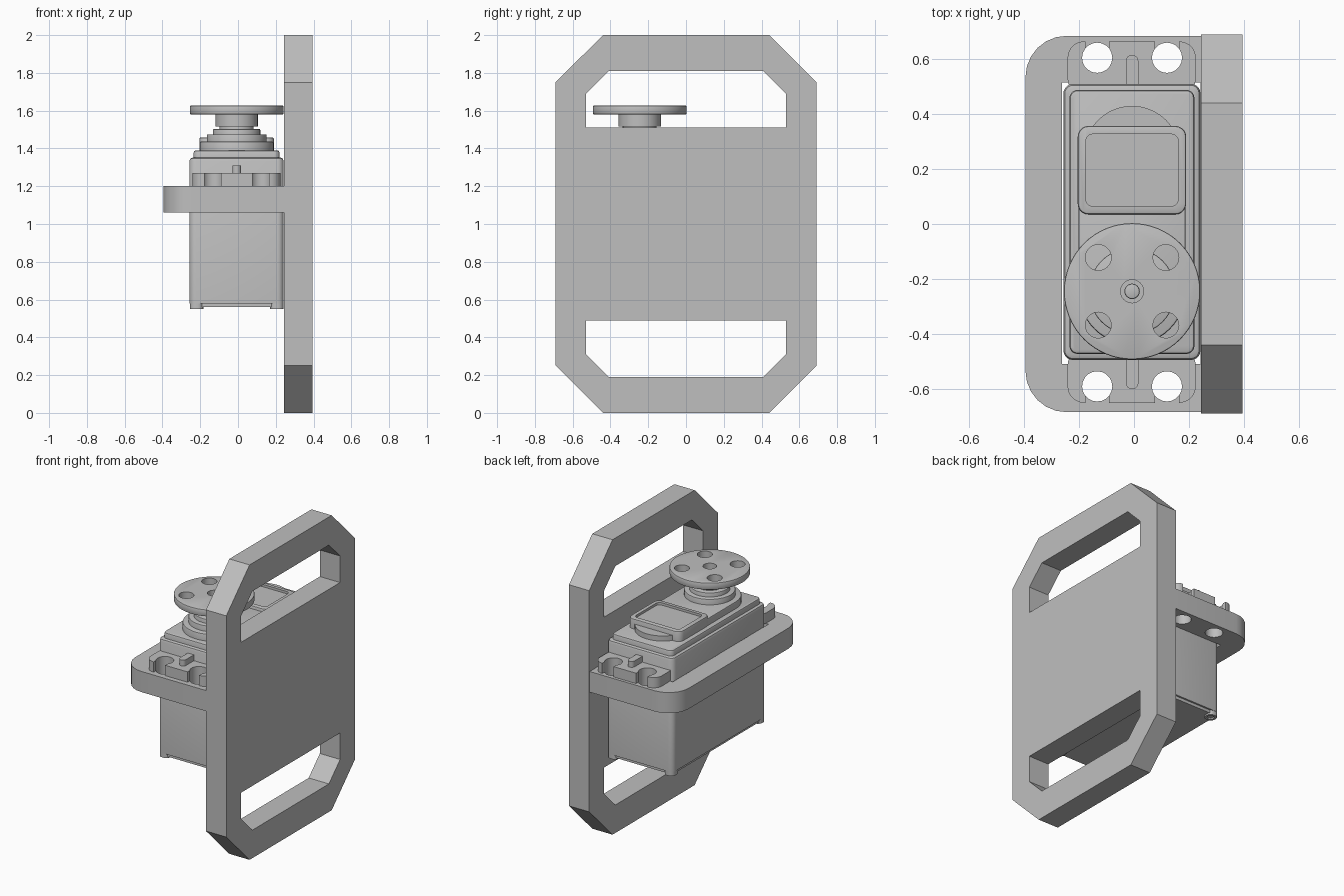
import bpy
import bmesh
from math import pi, cos, sin, radians
from mathutils import Vector

cube = bpy.data.objects.get("Cube")
if cube:
    bpy.data.objects.remove(cube, do_unlink=True)

grey = bpy.data.materials.new("plain grey")
grey.use_nodes = True
colour = (0.52, 0.52, 0.52, 1)
grey.diffuse_color = colour
grey.node_tree.nodes["Principled BSDF"].inputs["Base Color"].default_value = colour

CX, CY = -0.007, 0.007      # middle of the servo
SHAFT_Y = -0.245            # output shaft position


def arc(x, y, r, a0, a1, n):
    return [(x + r * cos(a0 + (a1 - a0) * i / n), y + r * sin(a0 + (a1 - a0) * i / n))
            for i in range(n + 1)]


def rounded(x0, x1, y0, y1, r, n=5):
    """Counter-clockwise outline of a rectangle with round corners."""
    centres = [(x1 - r, y1 - r), (x0 + r, y1 - r), (x0 + r, y0 + r), (x1 - r, y0 + r)]
    return [p for k, c in enumerate(centres)
            for p in arc(*c, r, k * pi / 2, (k + 1) * pi / 2, n)]


def box(x0, x1, y0, y1):
    return [(x0, y0), (x1, y0), (x1, y1), (x0, y1)]


def circle(x, y, r, n=32):
    return arc(x, y, r, 0, 2 * pi, n)[:-1]


def prism(name, outline, low, high, bevel=0, both=False, sideways=False):
    """Extrude an outline along z, or along x when sideways (outline is then y, z)."""
    place = (lambda a, b, c: (c, a, b)) if sideways else (lambda a, b, c: (a, b, c))
    bm = bmesh.new()
    base = bm.faces.new([bm.verts.new(place(a, b, low)) for a, b in outline])
    geom = bmesh.ops.extrude_face_region(bm, geom=[base])["geom"]
    shift = Vector(place(0, 0, high - low))
    bmesh.ops.translate(bm, vec=shift, verts=[g for g in geom if isinstance(g, bmesh.types.BMVert)])
    top = next(g for g in geom if isinstance(g, bmesh.types.BMFace))
    bmesh.ops.recalc_face_normals(bm, faces=bm.faces)
    if bevel:
        rim = list(top.edges) + (list(base.edges) if both else [])
        bmesh.ops.bevel(bm, geom=rim, offset=bevel, segments=2, profile=0.5, affect='EDGES')
    mesh = bpy.data.meshes.new(name)
    bm.to_mesh(mesh)
    bm.free()
    mesh.materials.append(grey)
    ob = bpy.data.objects.new(name, mesh)
    bpy.context.collection.objects.link(ob)
    return ob


def cut(ob, cutters):
    """Subtract the cutters, bake the result and remove the cutters."""
    for c in cutters:
        c.hide_render = True
        mod = ob.modifiers.new("cut", 'BOOLEAN')
        mod.operation, mod.solver, mod.object = 'DIFFERENCE', 'EXACT', c
    bpy.context.view_layer.update()
    graph = bpy.context.evaluated_depsgraph_get()
    mesh = bpy.data.meshes.new_from_object(ob.evaluated_get(graph))
    ob.modifiers.clear()
    ob.data = mesh
    for c in cutters:
        bpy.data.objects.remove(c, do_unlink=True)
    return ob


# Upright plate with chamfered corners and two windows
outer = [(-0.69, 0.25), (-0.44, 0), (0.44, 0), (0.69, 0.25),
         (0.69, 1.75), (0.44, 2), (-0.44, 2), (-0.69, 1.75)]
window = [(-0.53, 1.51), (0.53, 1.51), (0.53, 1.69), (0.41, 1.81), (-0.41, 1.81), (-0.53, 1.69)]
plate = prism("mounting_plate", outer, 0.243, 0.395, sideways=True)
cut(plate, [prism("window_cutter", [(y, z if s > 0 else 2 - z) for y, z in window],
                  0.1, 0.5, sideways=True) for s in (1, -1)])

# Shelf with rounded outer corners, servo opening and screw holes
holes = [(CX + sx * 0.127, CY + sy * 0.598) for sx in (-1, 1) for sy in (-1, 1)]
shelf_outline = ([(0.243, -0.685), (0.243, 0.685)]
                 + arc(-0.245, 0.535, 0.15, pi / 2, pi, 6)
                 + arc(-0.245, -0.535, 0.15, pi, 1.5 * pi, 6))
shelf = prism("shelf", shelf_outline, 1.06, 1.2)
cut(shelf, [prism("opening_cutter", box(-0.262, 0.2425, -0.51, 0.515), 0.9, 1.4)]
    + [prism("hole_cutter", circle(*h, 0.055, 20), 0.9, 1.4) for h in holes])

# Servo case, stepped lid and bottom cover
x0, x1, y0, y1 = -0.257, 0.242, -0.495, 0.51
prism("servo_case", rounded(x0, x1, y0, y1, 0.035), 0.58, 1.352, 0.018)
prism("lid_step", rounded(x0 + 0.022, x1 - 0.022, y0 + 0.022, y1 - 0.022, 0.03), 1.34, 1.39, 0.012)
prism("bottom_cover", rounded(x0 + 0.012, x1 - 0.012, y0 + 0.012, y1 - 0.012, 0.03), 0.56, 0.59)
for sx in (-1, 1):
    for sy in (-1, 1):
        px, py = CX + sx * 0.212, CY + sy * 0.465
        foot = prism("corner_foot", rounded(px - 0.036, px + 0.036, py - 0.036, py + 0.036, 0.03),
                     0.55, 0.6)
        cut(foot, [prism("screw_cutter", circle(px, py, 0.022, 16), 0.5, 0.58)])

# Mounting ears with open-ended screw slots, and a stiffening rib on each
for side in (-1, 1):
    ya, yb = sorted((CY + side * 0.49, CY + side * 0.658))
    yc = CY + side * 0.56
    ear_outline = rounded(-0.242, 0.225, min(yc - 0.098, ya), max(yc + 0.098, yb), 0.06)
    ear = prism("mounting_ear", ear_outline, 1.2, 1.27)
    cutters = []
    for hx, hy in holes:
        if hy * side > 0:
            s0, s1 = sorted((hy, hy + side * 0.2))
            cutters.append(prism("slot_cutter", circle(hx, hy, 0.055, 20), 1.1, 1.4))
            cutters.append(prism("slot_cutter", box(hx - 0.043, hx + 0.043, s0, s1), 1.1, 1.4))
    cut(ear, cutters)
    r0, r1 = sorted((CY + side * 0.45, CY + side * 0.608))
    prism("ear_rib", rounded(CX - 0.023, CX + 0.023, r0, r1, 0.022, 4), 1.2, 1.31)

# Gear housing with round front end, rear boss and recessed label frame
housing = arc(CX, SHAFT_Y, 0.195, pi, 2 * pi, 24) + [(CX + 0.195, 0.2), (CX - 0.195, 0.2)]
prism("gear_housing", housing, 1.38, 1.437, 0.008)
prism("rear_boss", circle(CX, 0.255, 0.175, 40), 1.38, 1.425)
frame = prism("label_frame", rounded(-0.205, 0.19, 0.035, 0.357, 0.04), 1.38, 1.458, 0.008)
cut(frame, [prism("label_cutter", rounded(-0.175, 0.161, 0.065, 0.327, 0.025), 1.442, 1.6)])

# Stepped collar and output shaft
for name, r, low, high in (("collar_lower", 0.158, 1.42, 1.475),
                           ("collar_upper", 0.125, 1.46, 1.503),
                           ("output_shaft", 0.09, 1.49, 1.53)):
    prism(name, circle(CX, SHAFT_Y, r, 40), low, high, 0.005)

# Horn disc with four holes, hub and centre screw
disc = prism("horn_disc", circle(CX, SHAFT_Y, 0.248, 64), 1.58, 1.627, 0.006, both=True)
cut(disc, [prism("disc_cutter", circle(CX + a * 0.123, SHAFT_Y + b * 0.123, 0.047, 24), 1.5, 1.7)
           for a in (-1, 1) for b in (-1, 1)]
    + [prism("disc_cutter", circle(CX, SHAFT_Y, 0.042, 24), 1.5, 1.7)])
hub = prism("horn_hub", circle(CX, SHAFT_Y, 0.112, 40), 1.517, 1.585)
cut(hub, [prism("hub_cutter", circle(CX, SHAFT_Y, 0.042, 24), 1.56, 1.7)])
prism("centre_screw", circle(CX, SHAFT_Y, 0.028, 24), 1.55, 1.59, 0.006)

# Smooth the round walls while keeping edges sharp
for ob in bpy.context.collection.objects:
    ob.select_set(ob.type == 'MESH')
    if ob.type == 'MESH':
        bpy.context.view_layer.objects.active = ob
bpy.ops.object.shade_smooth_by_angle(angle=radians(30))
